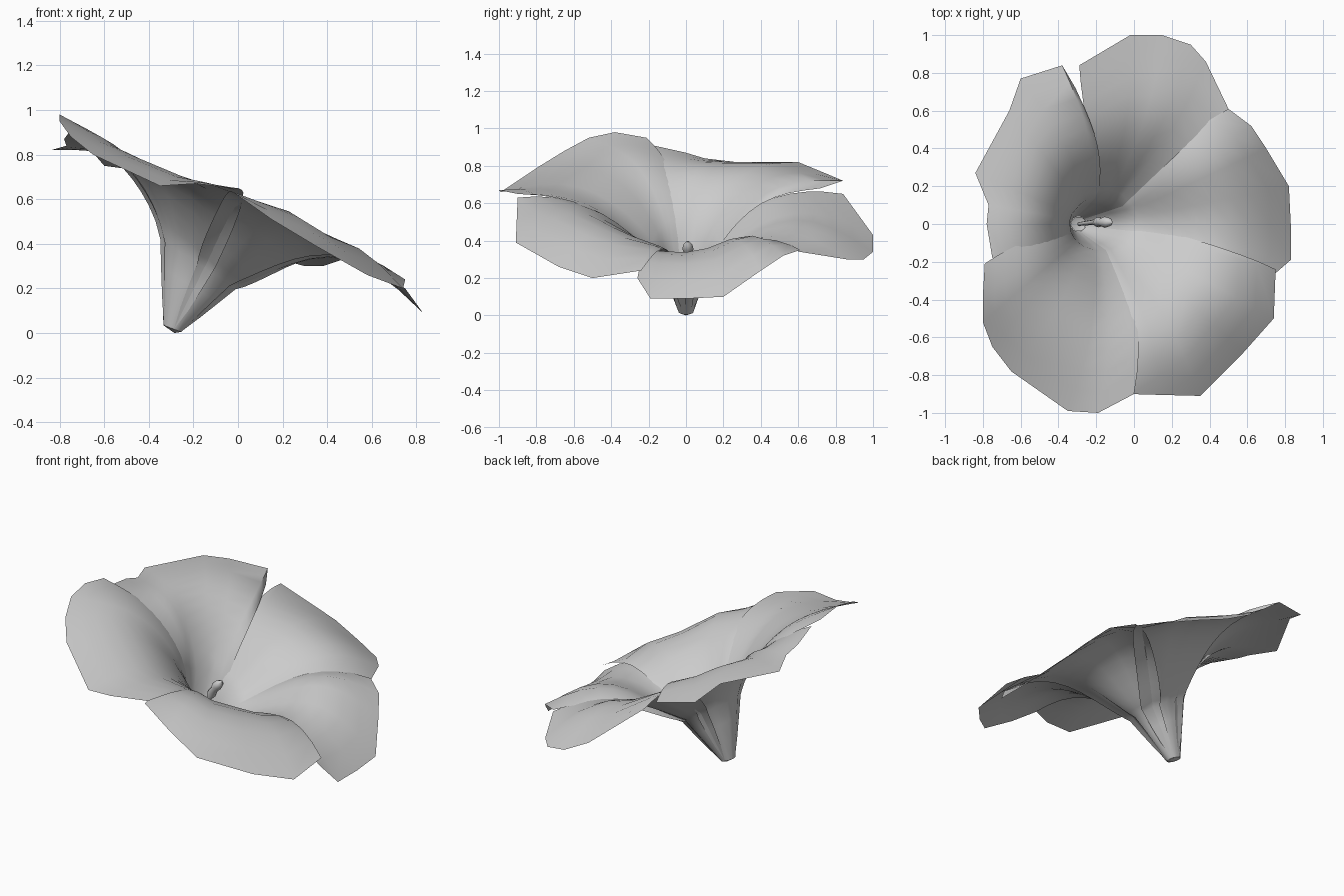
import bpy, bmesh
from math import sin, cos, pi, atan2
from mathutils import Vector

if "Cube" in bpy.data.objects:
    bpy.data.objects.remove(bpy.data.objects["Cube"])


def finish(name, bm, angle=0.9):
    me = bpy.data.meshes.new(name)
    bm.to_mesh(me)
    bm.free()
    ob = bpy.data.objects.new(name, me)
    bpy.context.collection.objects.link(ob)
    bpy.ops.object.select_all(action='DESELECT')
    ob.select_set(True)
    bpy.context.view_layer.objects.active = ob
    bpy.ops.object.shade_smooth_by_angle(angle=angle)
    return ob


def rib(rim, u, extra):
    """Points from stem tip through throat out to one rim point; u runs 0..1 across the petal."""
    a = atan2(rim.y, rim.x + 0.18)
    base = Vector((-0.295 + 0.04 * cos(a), 0.04 * sin(a), 0.02 - 0.015 * cos(a)))
    throat = Vector((-0.18 + 0.16 * cos(a), 0.14 * sin(a), 0.315 - 0.105 * cos(a)))
    bulge = 0.12 + (0.07 + extra) * sin(pi * u) - 0.02 * cos(a)
    if rim.x > 0.7 and rim.y < -0.1:      # fuller seam on the right
        bulge += 0.045
    pts = [base.lerp(throat, i / 3) for i in range(3)]
    for i in range(11):
        t = (i / 10) ** 1.3
        p = throat.lerp(rim, t)
        p.z += bulge * sin(pi * t ** (0.9 + 0.3 * cos(a)))
        if abs(rim.y) > 0.7:
            p.x += 0.05 * sin(pi * t)
        pts.append(p)
    return pts


def tuck(edge, inner, width):
    """Extra strip beyond a petal edge that slips beneath the neighbouring petal."""
    n = len(edge) - 1
    out = []
    for i, (e, q) in enumerate(zip(edge, inner)):
        d = e - q
        w = width * sin(pi * i / n) ** 0.7 if 0 < i < n else 0.0
        out.append(e + d.normalized() * w - Vector((0, 0, 0.15 * w)))
    return out


def petal(name, rim, extra=0.0, width=0.04):
    rim = [Vector(p) for p in rim]
    n = len(rim) - 1
    rows = [rib(r, i / n, extra) for i, r in enumerate(rim)]
    # even out the inner surface so only the rim stays angular
    m = len(rows[0]) - 1
    for _ in range(3):
        old = [[p.copy() for p in r] for r in rows]
        for i in range(1, n):
            for j in range(3, m):
                k = 0.5 * (1 - (j / m) ** 3)
                mid = (old[i - 1][j] + old[i + 1][j]) / 2
                rows[i][j].z += (mid.z - old[i][j].z) * k * 0.4
    rows = [tuck(rows[0], rows[1], width)] + rows + [tuck(rows[-1], rows[-2], width)]
    bm = bmesh.new()
    ribs = [[bm.verts.new(p) for p in r] for r in rows]
    for a, b in zip(ribs, ribs[1:]):
        for j in range(m):
            bm.faces.new((a[j], a[j + 1], b[j + 1], b[j]))
    bmesh.ops.remove_doubles(bm, verts=bm.verts, dist=0.0005)
    bmesh.ops.recalc_face_normals(bm, faces=bm.faces)
    bm.normal_update()
    if sum(f.normal.z * f.calc_area() for f in bm.faces) < 0:
        bmesh.ops.reverse_faces(bm, faces=bm.faces)
    finish(name, bm)


# Five overlapping petals, each given by its angular outer rim
petal("petal_back_left", [
    (-0.75, -0.18, 0.91), (-0.78, 0.0, 0.87), (-0.77, 0.1, 0.84), (-0.84, 0.27, 0.82),
    (-0.66, 0.6, 0.82), (-0.6, 0.77, 0.75), (-0.38, 0.84, 0.72), (-0.31, 0.72, 0.68)], width=0.05)
petal("petal_back", [
    (-0.29, 0.84, 0.65), (-0.02, 1.0, 0.43), (0.15, 1.0, 0.34), (0.3, 0.95, 0.30),
    (0.38, 0.86, 0.30), (0.5, 0.61, 0.34)], extra=0.02, width=0.08)
petal("petal_right", [
    (0.5, 0.61, 0.35), (0.62, 0.52, 0.32), (0.7, 0.4, 0.24), (0.82, 0.2, 0.10),
    (0.83, 0.0, 0.09), (0.83, -0.19, 0.09), (0.75, -0.26, 0.20)], extra=0.03, width=0.06)
petal("petal_front_right", [
    (0.75, -0.24, 0.24), (0.74, -0.5, 0.20), (0.58, -0.68, 0.26), (0.35, -0.91, 0.39),
    (0.15, -0.905, 0.51), (-0.02, -0.9, 0.63)], extra=0.05, width=0.05)
petal("petal_front_left", [
    (0.0, -0.9, 0.65), (-0.19, -1.0, 0.67), (-0.35, -0.99, 0.66), (-0.65, -0.78, 0.80),
    (-0.75, -0.65, 0.88), (-0.8, -0.52, 0.95), (-0.8, -0.38, 0.98), (-0.79, -0.21, 0.95)], width=0.05)


# Pistil: swept rings along a leaning path, swelling into the stigma
def tube(name, path, sides=8):
    bm = bmesh.new()
    axis = (Vector(path[-1][:3]) - Vector(path[0][:3])).normalized()
    s = axis.cross(Vector((0, 1, 0))).normalized()
    t = axis.cross(s)
    rings = []
    for x, y, z, r in path:
        rings.append([bm.verts.new(Vector((x, y, z)) + r * (s * cos(k * 2 * pi / sides) + t * sin(k * 2 * pi / sides)))
                      for k in range(sides)])
    for a, b in zip(rings, rings[1:]):
        for k in range(sides):
            m = (k + 1) % sides
            bm.faces.new((a[k], a[m], b[m], b[k]))
    bm.faces.new(rings[0])
    bm.faces.new(rings[-1])
    bmesh.ops.recalc_face_normals(bm, faces=bm.faces)
    finish(name, bm)


tube("pistil", [
    (-0.29, 0.0, 0.03, 0.01), (-0.25, 0.005, 0.14, 0.012), (-0.205, 0.01, 0.27, 0.015),
    (-0.19, 0.01, 0.30, 0.028), (-0.17, 0.01, 0.335, 0.022), (-0.155, 0.01, 0.355, 0.03),
    (-0.135, 0.01, 0.38, 0.024), (-0.12, 0.01, 0.395, 0.008)])

# Base cap closing the stem end
bm = bmesh.new()
ring = [bm.verts.new((-0.295 + 0.04 * cos(k * pi / 5), 0.04 * sin(k * pi / 5), 0.02 - 0.015 * cos(k * pi / 5)))
        for k in range(10)]
tip = bm.verts.new((-0.285, 0, 0.0))
for k in range(10):
    bm.faces.new((tip, ring[(k + 1) % 10], ring[k]))
finish("base_cap", bm)
